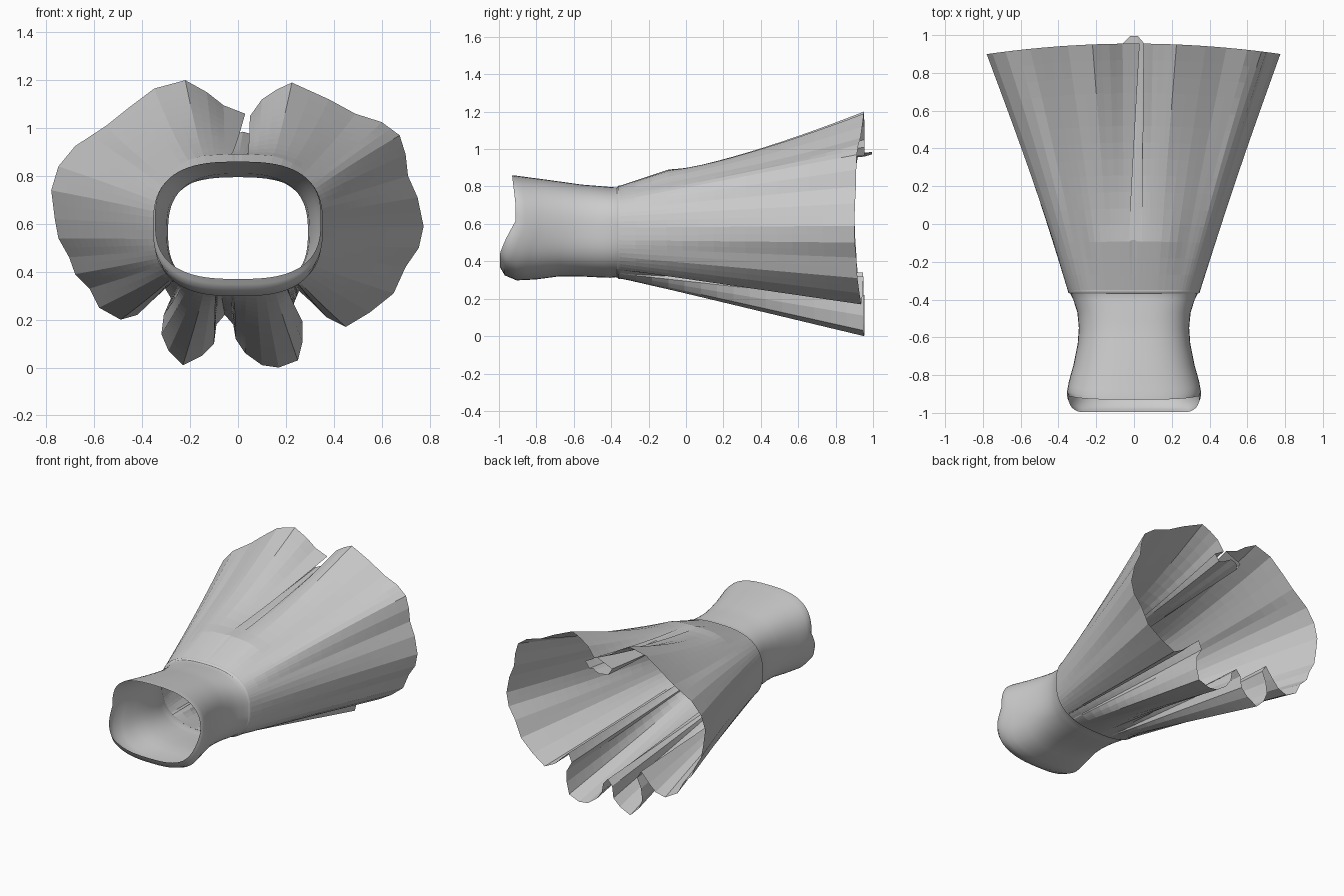
import bpy, bmesh
from math import sin, cos, pi, atan2, copysign

if "Cube" in bpy.data.objects:
    bpy.data.objects.remove(bpy.data.objects["Cube"])

SEAM_Y = -0.355

# Hem outline seen from the front, clockwise from the tucked top notch: (x, z)
HEM = [(.02, .985), (.09, .965), (.12, 1.01), (.05, 1.05), (.10, 1.12), (.16, 1.16), (.225, 1.19),
       (.38, 1.12), (.49, 1.06), (.60, 1.025), (.675, .97), (.70, .89), (.71, .80), (.75, .71),
       (.775, .59), (.755, .50), (.70, .42), (.65, .31), (.55, .23), (.45, .17), (.37, .21),
       (.31, .27), (.255, .32), (.23, .26), (.27, .19), (.27, .11), (.25, .03), (.17, .0),
       (.10, .01), (.03, .06), (-.01, .12), (-.02, .18), (-.055, .22), (-.09, .18), (-.10, .10),
       (-.15, .05), (-.23, .01), (-.29, .07), (-.32, .14), (-.31, .22), (-.28, .29), (-.31, .34),
       (-.37, .27), (-.42, .22), (-.49, .20), (-.58, .25), (-.62, .33), (-.68, .39), (-.705, .46),
       (-.75, .54), (-.765, .62), (-.78, .74), (-.75, .84), (-.68, .925), (-.55, 1.01),
       (-.45, 1.09), (-.35, 1.165), (-.22, 1.20), (-.13, 1.15), (-.06, 1.095), (.03, 1.06),
       (-.09, 1.01), (-.06, .96)]


def ring_point(a, half_w, top, bot, n=2.6):
    """Rounded-box cross-section; angle a runs clockwise from the top."""
    s, c = sin(a), cos(a)
    x = half_w * copysign(abs(s) ** (2 / n), s)
    z = (top + bot) / 2 + (top - bot) / 2 * copysign(abs(c) ** (2 / n), c)
    return x, z


def lerp_table(table, t):
    for p, q in zip(table, table[1:]):
        if t <= q[0]:
            f = (t - p[0]) / (q[0] - p[0])
            return [u + (v - u) * f for u, v in zip(p[1:], q[1:])]
    return list(table[-1][1:])


def loft(name, rows, smooth):
    """Skin a list of closed rings into an open tube."""
    bm = bmesh.new()
    rings = [[bm.verts.new(p) for p in row] for row in rows]
    n = len(rings[0])
    for a, b in zip(rings, rings[1:]):
        for i in range(n):
            j = (i + 1) % n
            f = bm.faces.new((a[i], a[j], b[j], b[i]))
            f.smooth = smooth
    bmesh.ops.recalc_face_normals(bm, faces=bm.faces)
    me = bpy.data.meshes.new(name)
    bm.to_mesh(me)
    bm.free()
    ob = bpy.data.objects.new(name, me)
    bpy.context.collection.objects.link(ob)
    return ob


# Bodice: t along the length -> half width, top z, bottom z
BODICE = [(0, .345, .86, .37), (.04, .355, .858, .325), (.14, .345, .85, .298), (.3, .32, .838, .303),
          (.5, .298, .822, .32), (.65, .292, .81, .32), (.8, .30, .803, .315), (.92, .322, .797, .312),
          (.97, .335, .795, .315), (1, .345, .80, .31)]
# Opening edge: vertical position (-1 bottom, 1 top) -> y
EDGE = [(-1, -.995), (-.7, -.995), (-.4, -.965), (0, -.912), (.4, -.912), (1, -.93)]
rows = []
for t in [0, .02, .04, .09, .14, .22, .3, .4, .5, .58, .65, .73, .8, .86, .92, .97, 1]:
    w, top, bot = lerp_table(BODICE, t)
    row = []
    for i in range(72):
        a = 2 * pi * i / 72
        x, z = ring_point(a, w, top, bot, 2.75 - .15 * t)
        v = max(-1, min(1, (z - (top + bot) / 2) / ((top - bot) / 2)))
        y0 = lerp_table(EDGE, v)[0]
        row.append((x, y0 + (SEAM_Y - y0) * t, z))
    rows.append(row)
loft("bodice", rows, True)

# Skirt: pleats fan out from the waist seam to the folded hem
angles = sorted(atan2(x / .775, (z - .56) / .6) % (2 * pi) for x, z in HEM[4:-3])
angles = [0, .02, .04, .06] + angles + [2 * pi - .06, 2 * pi - .04, 2 * pi - .02]
# Halve every hem segment so the waist stays round
pleats = []
for i, (a, (x, z)) in enumerate(zip(angles, HEM)):
    j = (i + 1) % len(HEM)
    b = angles[j] + (2 * pi if j == 0 else 0)
    pleats += [(a, x, z), ((a + b) / 2, (x + HEM[j][0]) / 2, (z + HEM[j][1]) / 2)]
rows = []
for k in range(16):
    t = k / 15
    row = []
    for a, hx, hz in pleats:
        wx, wz = ring_point(a, .35, .803, .308)
        hy = .955 - .055 * (hx / .775) ** 2
        if abs(hx) < .04 and .9 < hz < 1:
            hy = .995                                 # tucked centre pleat hangs longer
        s = t - .02 * sin(pi * t)
        z = wz + (hz - wz) * (t - (.08 * sin(pi * t) if hz > 1 else 0) * t)
        # smooth top panel before the centre folds begin
        panel = wz + .088 * min(t / .2, 1) + (max(0, t - .2) / .8) ** 1.3 * (hz - wz - .088)
        blend = max(0, min(1, (.45 - abs(hx)) / .22)) if hz > .9 else 0
        z += (panel - z) * blend
        row.append((wx + (hx - wx) * s, SEAM_Y + (hy - SEAM_Y) * t, z))
    rows.append(row)
loft("pleated_skirt", rows, False)

# Waist seam: narrow raised band
rows = []
for y, g in [(-.368, -.004), (-.360, .005), (-.350, .005)]:
    rows.append([(x, y, z) for x, z in
                 (ring_point(2 * pi * i / 72, .345 + g, .80 + g, .31 - g) for i in range(72))])
loft("waist_seam", rows, True)
